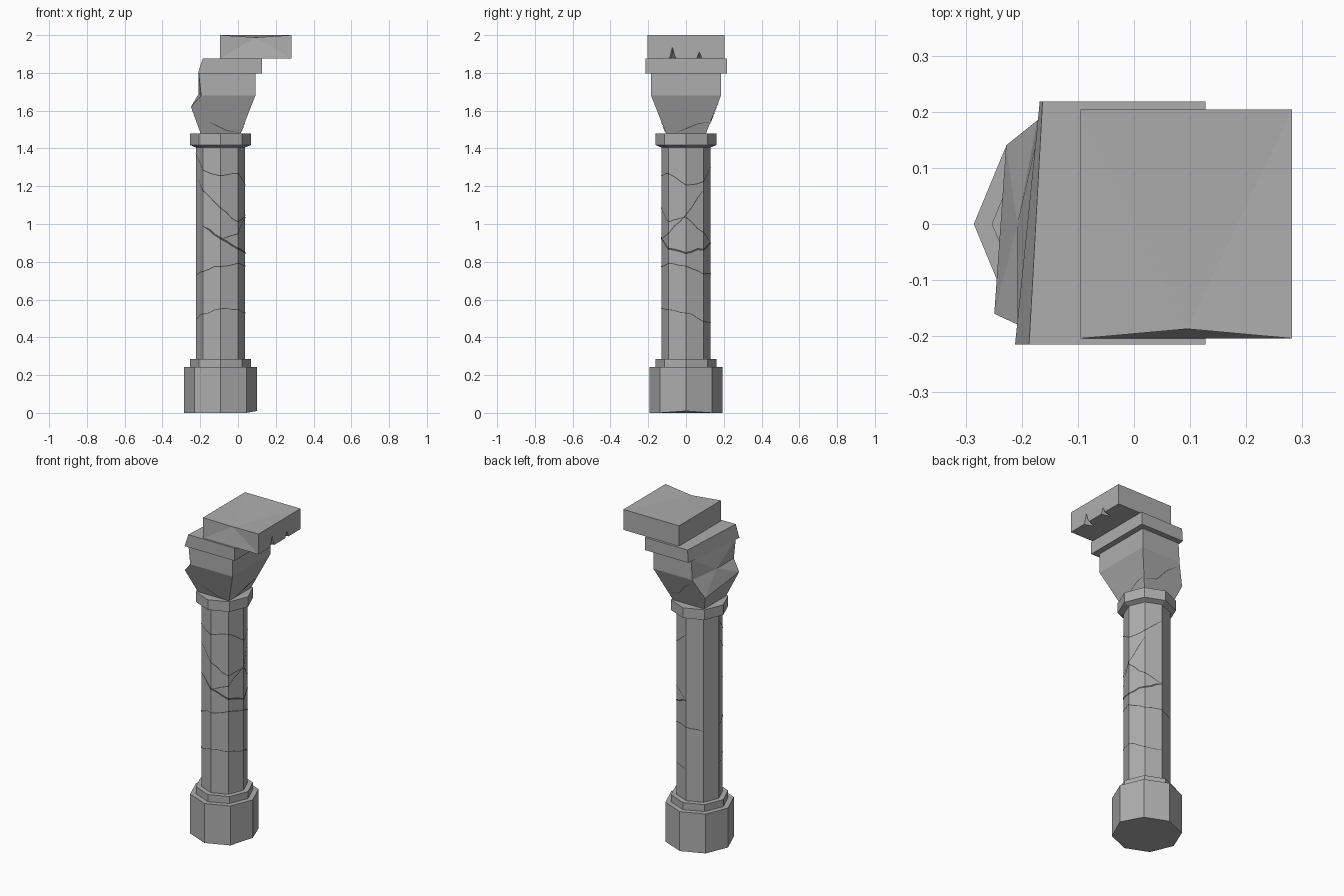
import bpy, bmesh, math, random
from mathutils import Vector

if "Cube" in bpy.data.objects:
    bpy.data.objects.remove(bpy.data.objects["Cube"])

random.seed(4)
CX = -0.0925          # column axis


def material(name, v):
    m = bpy.data.materials.new(name)
    m.diffuse_color = (v, v, v, 1)
    m.use_nodes = True
    m.node_tree.nodes["Principled BSDF"].inputs["Base Color"].default_value = m.diffuse_color
    return m


STONE = material("grey_stone", 0.42)
DARK = material("dark_crack", 0.08)


def add(name, verts, faces, mat=STONE, fix=True):
    me = bpy.data.meshes.new(name)
    me.from_pydata(verts, [], faces)
    if fix:
        bm = bmesh.new()
        bm.from_mesh(me)
        bmesh.ops.recalc_face_normals(bm, faces=bm.faces)
        bm.to_mesh(me)
        bm.free()
    me.materials.append(mat)
    ob = bpy.data.objects.new(name, me)
    bpy.context.collection.objects.link(ob)
    return ob


def octagon(name, profile):
    """Eight-sided solid from (radius, z) rings."""
    verts = [(CX + r * math.cos(i * math.pi / 4), r * math.sin(i * math.pi / 4), z)
             for r, z in profile for i in range(8)]
    n = len(profile)
    faces = [(k * 8 + i, k * 8 + (i + 1) % 8, k * 8 + 8 + (i + 1) % 8, k * 8 + 8 + i)
             for k in range(n - 1) for i in range(8)]
    faces += [tuple(range(7, -1, -1)), tuple(range(n * 8 - 8, n * 8))]
    return add(name, verts, faces)


# Column: plinth, lower ring, shaft, neck ring
plinth = octagon("plinth", [(0.193, 0), (0.193, 0.242)])
plinth.data.vertices[0].co.z = 0.01          # chipped lower corner
octagon("lower_ring", [(0.161, 0.242), (0.161, 0.285)])
octagon("shaft", [(0.13, 0.285), (0.13, 1.41)])
octagon("neck_ring", [(0.13, 1.405), (0.161, 1.418), (0.161, 1.48)])

# Flared capital with its left side broken away
P = {
    "b0": (-0.198, -0.106, 1.48), "b1": (0.0135, -0.106, 1.48),
    "b2": (0.0135, 0.106, 1.48), "b3": (-0.198, 0.106, 1.48),
    "m1": (0.092, -0.185, 1.68), "m2": (0.092, 0.185, 1.68),
    "t1": (0.092, -0.185, 1.80), "t2": (0.092, 0.185, 1.80),
    "A": (-0.249, -0.160, 1.62), "B": (-0.228, 0.140, 1.566),
    "F": (-0.195, -0.185, 1.68), "G": (-0.172, 0.185, 1.68),
    "D": (-0.208, -0.185, 1.80), "E": (-0.165, 0.185, 1.80),
    "C": (-0.208, 0.0, 1.69),
}
keys = list(P)
loops = ["b3 b2 b1 b0", "b0 b1 m1 F A", "F m1 t1 D", "b1 b2 m2 m1", "m1 m2 t2 t1",
         "b2 b3 B G m2", "m2 G E t2", "b3 b0 A B", "A C B", "A F C", "F D C",
         "D E C", "E G C", "G B C", "D t1 t2 E"]
add("capital", list(P.values()), [[keys.index(k) for k in s.split()] for s in loops])

# Abacus with a slanted broken left side
BOX = [(3, 2, 1, 0), (4, 5, 6, 7), (0, 1, 5, 4), (1, 2, 6, 5), (2, 3, 7, 6), (3, 0, 4, 7)]
add("abacus", [(-0.212, -0.215, 1.798), (0.127, -0.215, 1.798),
               (0.127, 0.218, 1.798), (-0.168, 0.218, 1.798),
               (-0.187, -0.215, 1.875), (0.127, -0.215, 1.875),
               (0.127, 0.218, 1.875), (-0.163, 0.218, 1.875)], BOX)

# Shifted top slab with a dent in its front upper edge
x0, x1, y = -0.095, 0.282, 0.204
slab = add("top_slab", [(x0, -y, 1.875), (x1, -y, 1.875), (x1, y, 1.875), (x0, y, 1.875),
                        (x0, -y, 2), (x1, -y, 2), (x1, y, 2), (x0, y, 2),
                        (0.095, -0.187, 1.988)],
           [(3, 2, 1, 0), (1, 2, 6, 5), (2, 3, 7, 6), (3, 0, 4, 7), (0, 1, 8),
            (0, 8, 4), (1, 5, 8), (4, 8, 7), (8, 5, 6), (8, 6, 7)])

# Pointed notches in the slab's right lower edge
for i, (yc, w, top) in enumerate([(-0.072, 0.032, 1.95), (0.07, 0.023, 1.917)]):
    prof = [(yc - w, 1.865), (yc + w, 1.865), (yc + 0.4 * w, 1.9), (yc, top), (yc - 0.45 * w, 1.893)]
    outer = [(0.295, a, b) for a, b in prof]
    inner = [(0.235, yc + (a - yc) * 0.25, 1.865 + (b - 1.865) * 0.4) for a, b in prof]
    faces = [tuple(range(5)), tuple(range(9, 4, -1))]
    faces += [(k, (k + 1) % 5, 5 + (k + 1) % 5, 5 + k) for k in range(5)]
    cutter = add(f"notch_cutter_{i}", outer + inner, faces)
    cutter.hide_render = True
    cutter.hide_viewport = True
    mod = slab.modifiers.new("notch", 'BOOLEAN')
    mod.object = cutter
    mod.operation = 'DIFFERENCE'
    mod.solver = 'EXACT'


def ribbon(name, pts, width):
    """Thin upright strip through points lying just off the surface."""
    verts, n = [], len(pts)
    for i, p in enumerate(pts):
        a, b = pts[max(i - 1, 0)], pts[min(i + 1, n - 1)]
        out = Vector((p.x - CX, p.y, 0)).normalized()
        side = out.cross(b - a).normalized()
        half = side * width * (0.15 if i in (0, n - 1) else 0.5)
        verts += [p - half, p + half]
    add(name, verts, [(2 * i, 2 * i + 2, 2 * i + 3, 2 * i + 1) for i in range(n - 1)], DARK, False)


def shaft_point(deg, z):
    r = 0.132 * math.cos(math.pi / 8) / math.cos(math.radians(deg % 45 - 22.5))
    a = math.radians(deg)
    return Vector((CX + r * math.cos(a), r * math.sin(a), z))


# Shaft cracks: width, then (angle, height) with front at 270 and right at 360
CRACKS = [
    (0.005, [(180, 1.38), (225, 1.29), (270, 1.25), (315, 1.27), (360, 1.21), (405, 1.22), (450, 1.30)]),
    (0.005, [(195, 1.24), (225, 1.18), (270, 1.08), (315, 1.01), (360, 1.04), (405, 0.95), (450, 0.90)]),
    (0.011, [(225, 0.99), (270, 0.92), (315, 0.87), (360, 0.85), (405, 0.87), (450, 0.90)]),
    (0.005, [(270, 0.92), (315, 0.95), (360, 1.05), (405, 1.18)]),
    (0.005, [(180, 0.73), (225, 0.75), (270, 0.78), (315, 0.79), (360, 0.78), (405, 0.74), (495, 0.72)]),
    (0.004, [(180, 0.50), (225, 0.52), (270, 0.55), (315, 0.55), (360, 0.53), (405, 0.49), (450, 0.48)]),
]
for c, (w, ctrl) in enumerate(CRACKS):
    pts = []
    for (a0, z0), (a1, z1) in zip(ctrl, ctrl[1:]):
        steps = (a1 - a0) // 15
        pts += [shaft_point(a0 + 15 * k, z0 + (z1 - z0) * k / steps + random.uniform(-0.006, 0.006))
                for k in range(steps)]
    pts.append(shaft_point(*ctrl[-1]))
    ribbon(f"shaft_crack_{c}", pts, w)


# Capital cracks on the front, right and back flares
def flare(z):
    return 0.108 + 0.079 * (z - 1.48) / 0.2


ribbon("capital_crack_front", [Vector((x, -flare(z), z)) for x, z in
       [(-0.155, 1.54), (-0.11, 1.52), (-0.06, 1.495), (0.0, 1.485)]], 0.005)
ribbon("capital_crack_right", [Vector((CX + flare(z), yy, z)) for yy, z in
       [(-0.05, 1.485), (0.0, 1.505), (0.06, 1.53), (0.12, 1.54)]], 0.005)
ribbon("capital_crack_back", [Vector((x, flare(z), z)) for x, z in
       [(0.02, 1.53), (-0.05, 1.55), (-0.1, 1.61), (-0.16, 1.65)]], 0.005)
